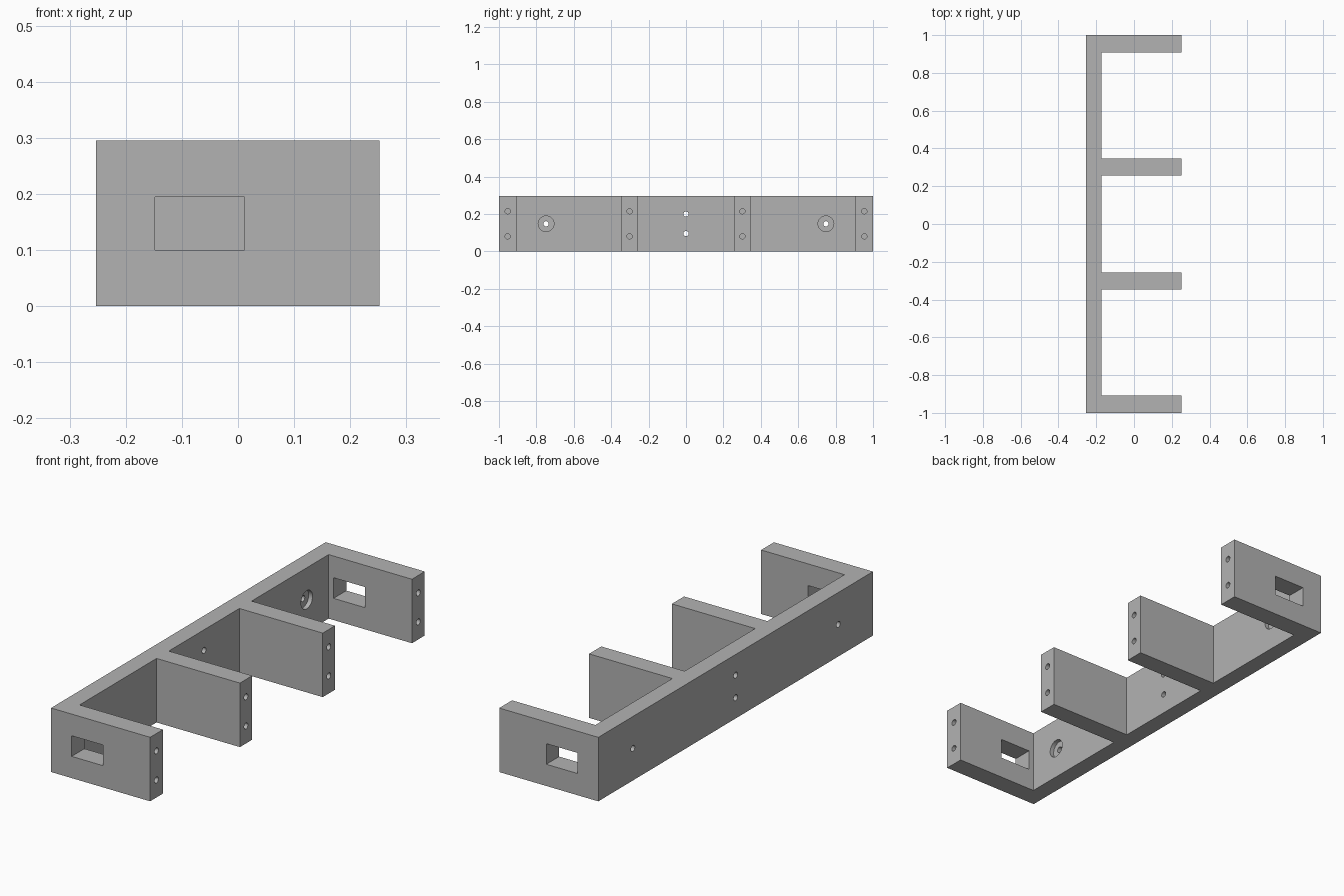
import bpy
import bmesh
import math
from mathutils import Matrix

if "Cube" in bpy.data.objects:
    bpy.data.objects.remove(bpy.data.objects["Cube"])

HEIGHT = 0.295
BACK, INNER, TIP = -0.253, -0.173, 0.252
ARMS = [(-1.0, -0.907), (-0.346, -0.257), (0.257, 0.346), (0.907, 1.0)]
MID = HEIGHT / 2
HOLE_R = 0.014

grey = bpy.data.materials.new("plain grey")
grey.use_nodes = True
colour = (0.45, 0.45, 0.45, 1)
grey.diffuse_color = colour
bsdf = next(n for n in grey.node_tree.nodes if n.type == "BSDF_PRINCIPLED")
bsdf.inputs["Base Color"].default_value = colour


def make_object(name, bm):
    bmesh.ops.recalc_face_normals(bm, faces=bm.faces)
    mesh = bpy.data.meshes.new(name)
    bm.to_mesh(mesh)
    bm.free()
    mesh.materials.append(grey)
    obj = bpy.data.objects.new(name, mesh)
    bpy.context.collection.objects.link(obj)
    return obj


def add_bore(bm, x0, x1, y, z, radius):
    """Cylinder along x, from x0 to x1."""
    place = Matrix.Translation(((x0 + x1) / 2, y, z)) @ Matrix.Rotation(math.pi / 2, 4, "Y")
    bmesh.ops.create_cone(bm, cap_ends=True, segments=32, radius1=radius,
                          radius2=radius, depth=x1 - x0, matrix=place)


# Comb-shaped body: back wall with four arms
outline = [(BACK, 1.0), (BACK, -1.0)]
for i, (y0, y1) in enumerate(ARMS):
    if i > 0:
        outline.append((INNER, y0))
    outline += [(TIP, y0), (TIP, y1)]
    if i < len(ARMS) - 1:
        outline.append((INNER, y1))
bm = bmesh.new()
base = bm.faces.new([bm.verts.new((x, y, 0)) for x, y in outline])
top = bmesh.ops.extrude_face_region(bm, geom=[base])
bmesh.ops.translate(bm, vec=(0, 0, HEIGHT),
                    verts=[v for v in top["geom"] if isinstance(v, bmesh.types.BMVert)])
body = make_object("bracket_body", bm)

# Cutter: cable windows, screw holes in the arm tips, holes through the wall
bm = bmesh.new()
for y0, y1 in ARMS:
    y = (y0 + y1) / 2
    if abs(y) > 0.5:
        bmesh.ops.create_cube(bm, size=1, matrix=Matrix.Translation((-0.068, y, MID))
                              @ Matrix.Diagonal((0.16, 0.2, 0.095, 1)))
    for side in (-1, 1):
        add_bore(bm, TIP - 0.15, TIP + 0.05, y, MID + side * 0.067, HOLE_R)
for side in (-1, 1):
    add_bore(bm, BACK - 0.05, INNER + 0.05, 0, MID + side * 0.052, HOLE_R)
    add_bore(bm, BACK - 0.05, INNER + 0.05, side * 0.748, MID, HOLE_R)
hole_cutter = make_object("hole_cutter", bm)

# Cutter: shallow counterbores on the inner face of the wall
bm = bmesh.new()
for side in (-1, 1):
    add_bore(bm, INNER - 0.02, INNER + 0.05, side * 0.748, MID, 0.042)
counterbore_cutter = make_object("counterbore_cutter", bm)

for cutter in (hole_cutter, counterbore_cutter):
    cutter.hide_render = True
    mod = body.modifiers.new(cutter.name, "BOOLEAN")
    mod.operation = "DIFFERENCE"
    mod.solver = "EXACT"
    mod.object = cutter

# Apply the cuts and drop the cutters
bpy.ops.object.select_all(action="DESELECT")
body.select_set(True)
bpy.context.view_layer.objects.active = body
for mod in list(body.modifiers):
    bpy.ops.object.modifier_apply(modifier=mod.name)
for cutter in (hole_cutter, counterbore_cutter):
    bpy.data.objects.remove(cutter)
bpy.ops.object.shade_smooth_by_angle(angle=math.radians(30))
